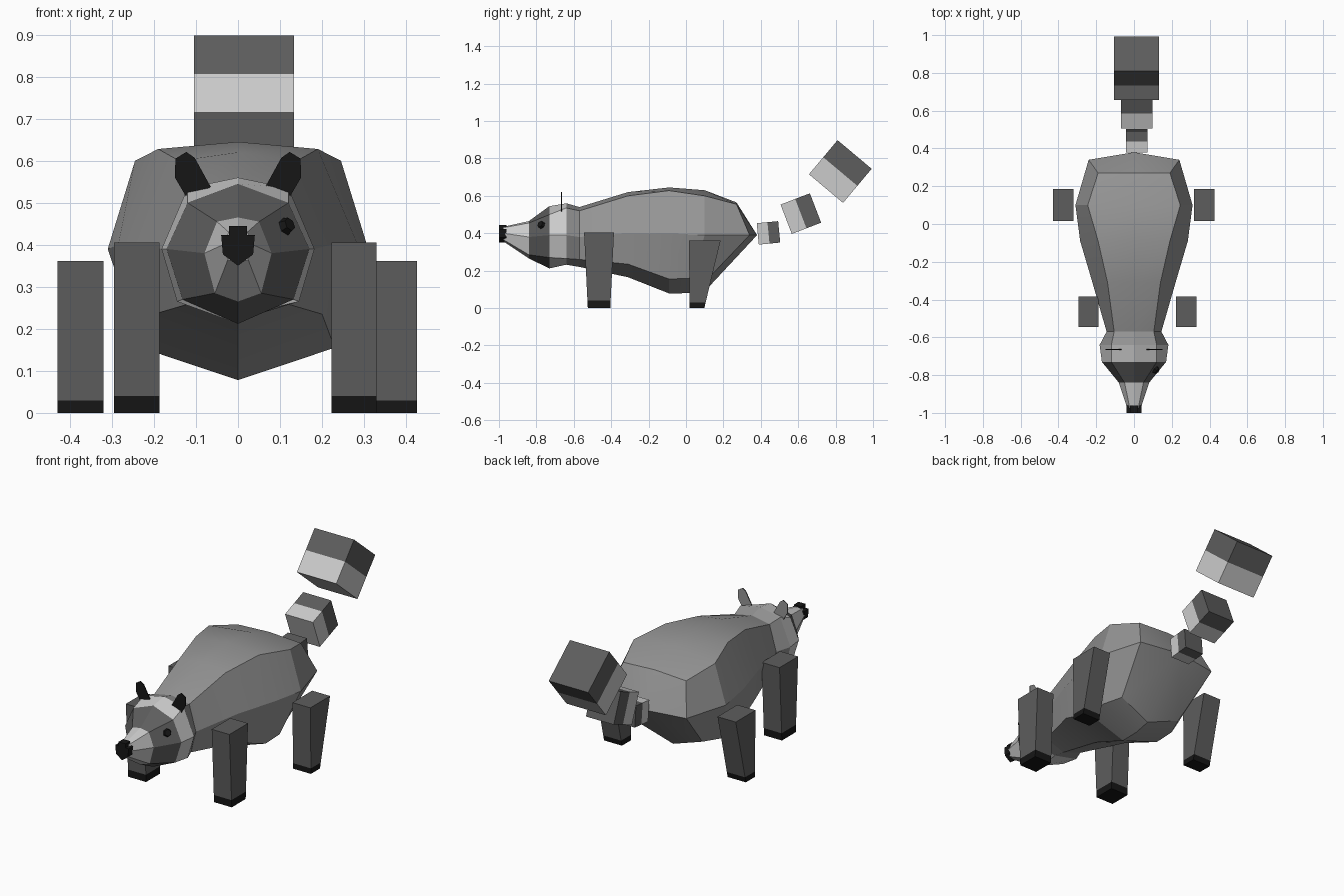
import bpy, bmesh
from math import radians
from mathutils import Matrix, Vector

if "Cube" in bpy.data.objects:
    bpy.data.objects.remove(bpy.data.objects["Cube"])


def mat(name, v):
    m = bpy.data.materials.new(name)
    m.diffuse_color = (v, v, v, 1)
    m.use_nodes = True
    m.node_tree.nodes["Principled BSDF"].inputs["Base Color"].default_value = m.diffuse_color
    return m


FUR = mat("fur", 0.3)
DARK = mat("dark_fur", 0.11)
LIGHT = mat("light_fur", 0.65)
BLACK = mat("black", 0.008)


def finish(name, bm, mats, smooth=False):
    bmesh.ops.recalc_face_normals(bm, faces=bm.faces)
    me = bpy.data.meshes.new(name)
    bm.to_mesh(me)
    bm.free()
    for m in mats:
        me.materials.append(m)
    ob = bpy.data.objects.new(name, me)
    bpy.context.collection.objects.link(ob)
    if smooth:
        bpy.ops.object.select_all(action='DESELECT')
        ob.select_set(True)
        bpy.context.view_layer.objects.active = ob
        bpy.ops.object.shade_smooth_by_angle(angle=radians(22))
    return ob


def ring(y, zt, xs, zs, xm, zm, xl, zl, zb):
    """Mirrored eight-point section; y may differ per level."""
    ys = y if isinstance(y, tuple) else (y,) * 5
    half = [(xs, ys[1], zs), (xm, ys[2], zm), (xl, ys[3], zl)]
    left = [(-a, b, c) for a, b, c in reversed(half)]
    return [(0, ys[0], zt)] + half + [(0, ys[4], zb)] + left


def loft(name, rings, mats, bands, front=False, tip=None, smooth=False):
    bm = bmesh.new()
    vs = [[bm.verts.new(p) for p in r] for r in rings]
    n = len(vs[0])
    for k in range(len(vs) - 1):
        for i in range(n):
            j = (i + 1) % n
            f = bm.faces.new((vs[k][i], vs[k][j], vs[k + 1][j], vs[k + 1][i]))
            f.material_index = bands[k]
    if front:
        bm.faces.new(vs[0]).material_index = bands[0]
    if tip:
        t = bm.verts.new(tip)
        for i in range(n):
            bm.faces.new((vs[-1][i], vs[-1][(i + 1) % n], t)).material_index = bands[-1]
    return finish(name, bm, mats, smooth)


def stack(name, sections, mats):
    """Box sections joined end to end, one material per segment."""
    bm = bmesh.new()
    vs = [[bm.verts.new(p) for p in s] for s in sections]
    bm.faces.new(vs[0])
    bm.faces.new(vs[-1]).material_index = len(mats) - 1
    for k in range(len(vs) - 1):
        for i in range(4):
            j = (i + 1) % 4
            bm.faces.new((vs[k][i], vs[k][j], vs[k + 1][j], vs[k + 1][i])).material_index = k
    return finish(name, bm, mats)


# body, with a tilted rear section closing on a point
neck = ring(-0.57, .54, .105, .52, .145, .38, .115, .26, .22)
loft("body", [
    neck,
    ring(-0.31, .62, .14, .60, .22, .40, .20, .235, .165),
    ring(-0.09, .645, .19, .628, .285, .40, .23, .155, .078),
    ring((.10, .10, .10, .03, .02), .63, .245, .60, .31, .39, .23, .16, .08),
    ring((.27, .27, .34, .13, .11), .565, .19, .555, .24, .39, .19, .17, .10),
], [FUR], [0, 0, 0, 0], tip=(0, .38, .39), smooth=True)

# head: snout, dark mask, light band, neck
loft("head", [
    ring(-0.975, .435, .022, .43, .036, .40, .024, .365, .355),
    ring(-0.84, .465, .05, .455, .08, .38, .055, .285, .265),
    ring(-0.73, .545, .12, .50, .17, .39, .132, .27, .212),
    ring(-0.64, .56, .12, .535, .182, .39, .145, .265, .232),
    neck,
], [LIGHT, DARK, FUR], [0, 1, 0, 2], front=True)

# nose
bm = bmesh.new()
half = [(.021, .445), (.021, .423), (.04, .423), (.036, .377)]
outline = half + [(0, .35)] + [(-x, z) for x, z in reversed(half)]
f = bm.faces.new([bm.verts.new((x, -1.0, z)) for x, z in outline])
ext = bmesh.ops.extrude_face_region(bm, geom=[f], use_keep_orig=True)
bmesh.ops.translate(bm, vec=(0, .04, 0),
                    verts=[g for g in ext['geom'] if isinstance(g, bmesh.types.BMVert)])
finish("nose", bm, [BLACK])

# ears: thin plates, black in front and fur behind
EAR = [(.15, .56), (.149, .605), (.123, .621), (.103, .607), (.065, .538), (.115, .50)]
for s, side in ((1, "right"), (-1, "left")):
    bm = bmesh.new()
    rows = [[bm.verts.new((s * x, y, z)) for x, z in EAR] for y in (-.667, -.662)]
    bm.faces.new(rows[0])
    bm.faces.new(rows[1]).material_index = 1
    for i in range(6):
        j = (i + 1) % 6
        bm.faces.new((rows[0][i], rows[0][j], rows[1][j], rows[1][i]))
    finish(side + "_ear", bm, [BLACK, FUR])

# eye: small faceted disc lying on the mask
bm = bmesh.new()
rot = Vector((.0121, -.0104, .0066)).to_track_quat('Z', 'Y').to_matrix().to_4x4()
bmesh.ops.create_cone(bm, cap_ends=True, segments=6, radius1=.022, radius2=.017, depth=.016,
                      matrix=Matrix.Translation((.118, -.776, .446)) @ rot)
finish("eye", bm, [BLACK])


# legs with black feet, tapering along y
def leg(name, x0, x1, levels):
    stack(name, [[(x0, a, z), (x1, a, z), (x1, b, z), (x0, b, z)] for z, a, b in levels],
          [BLACK, DARK])


FRONT = [(0, -.525, -.405), (.04, -.527, -.403), (.405, -.545, -.385)]
REAR = [(0, .02, .098), (.03, .02, .105), (.362, .015, .185)]
leg("front_right_leg", .223, .33, FRONT)
leg("front_left_leg", -.295, -.187, FRONT)
leg("rear_right_leg", .318, .426, REAR)
leg("rear_left_leg", -.43, -.32, REAR)

# tail: three growing two-tone cubes climbing backwards
for n, (y, z, size, deg) in enumerate([(.441, .402, .115, 5.5),
                                       (.614, .505, .168, 21),
                                       (.825, .73, .238, 50)]):
    h = size / 2
    m = Matrix.Translation((.014, y, z)) @ Matrix.Rotation(radians(deg), 4, 'X')
    # the big cube is split across its length like the others
    secs = [[m @ Vector((a * h, t * h, c * h)) for a, c in ((-1, -1), (1, -1), (1, 1), (-1, 1))]
            for t in (-1, 0, 1)]
    stack(f"tail_segment_{n + 1}", secs, [LIGHT, DARK])
